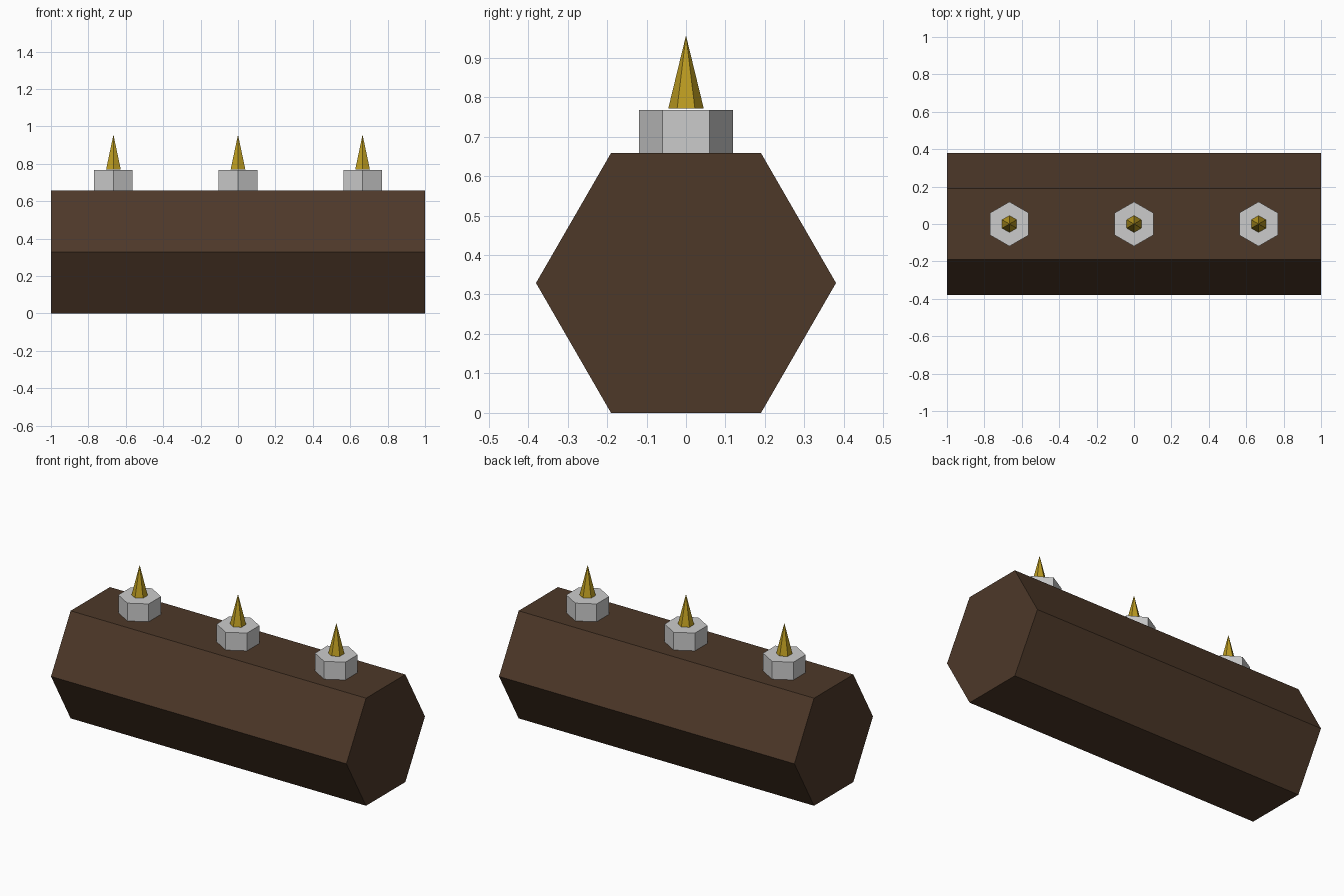
import bpy, bmesh, math
from mathutils import Vector

if "Cube" in bpy.data.objects:
    bpy.data.objects.remove(bpy.data.objects["Cube"])


def material(name, color):
    m = bpy.data.materials.new(name)
    m.diffuse_color = (*color, 1)
    m.use_nodes = True
    m.node_tree.nodes["Principled BSDF"].inputs["Base Color"].default_value = m.diffuse_color
    return m


def hex_solid(name, r_base, r_top, length, location, mat=None, along_x=False):
    """Six-sided prism or pointed cone, base at its origin, corners on the y axis."""
    bm = bmesh.new()
    ring = lambda r, h: [
        bm.verts.new((h, r * math.cos(a), r * math.sin(a)) if along_x
                     else (r * math.sin(a), r * math.cos(a), h))
        for a in (i * math.pi / 3 for i in range(6))]
    base = ring(r_base, 0)
    bm.faces.new(base)
    if r_top:
        top = ring(r_top, length)
        bm.faces.new(top)
    else:
        top = [bm.verts.new((0, 0, length))] * 6
    for i in range(6):
        j = (i + 1) % 6
        corners = [base[i], base[j], top[j], top[i]]
        bm.faces.new(list(dict.fromkeys(corners)))
    bmesh.ops.recalc_face_normals(bm, faces=bm.faces)
    mesh = bpy.data.meshes.new(name)
    bm.to_mesh(mesh)
    bm.free()
    if mat:
        mesh.materials.append(mat)
    obj = bpy.data.objects.new(name, mesh)
    obj.location = Vector(location)
    bpy.context.collection.objects.link(obj)
    return obj


bark = material("bark", (0.075, 0.04, 0.022))
gold = material("flame_gold", (0.5, 0.33, 0.015))

# Log lying along x
R = 0.38
log_top = R * math.sqrt(3)
hex_solid("log", R, R, 2, (-1, 0, log_top / 2), bark, along_x=True)

# Three candles, each with a flame hovering just above it
for label, x in (("left", -0.666), ("middle", 0), ("right", 0.666)):
    hex_solid(f"candle_{label}", 0.119, 0.119, 0.109, (x, 0, log_top))
    hex_solid(f"flame_{label}", 0.045, 0, 0.185, (x, 0, 0.771), gold)
